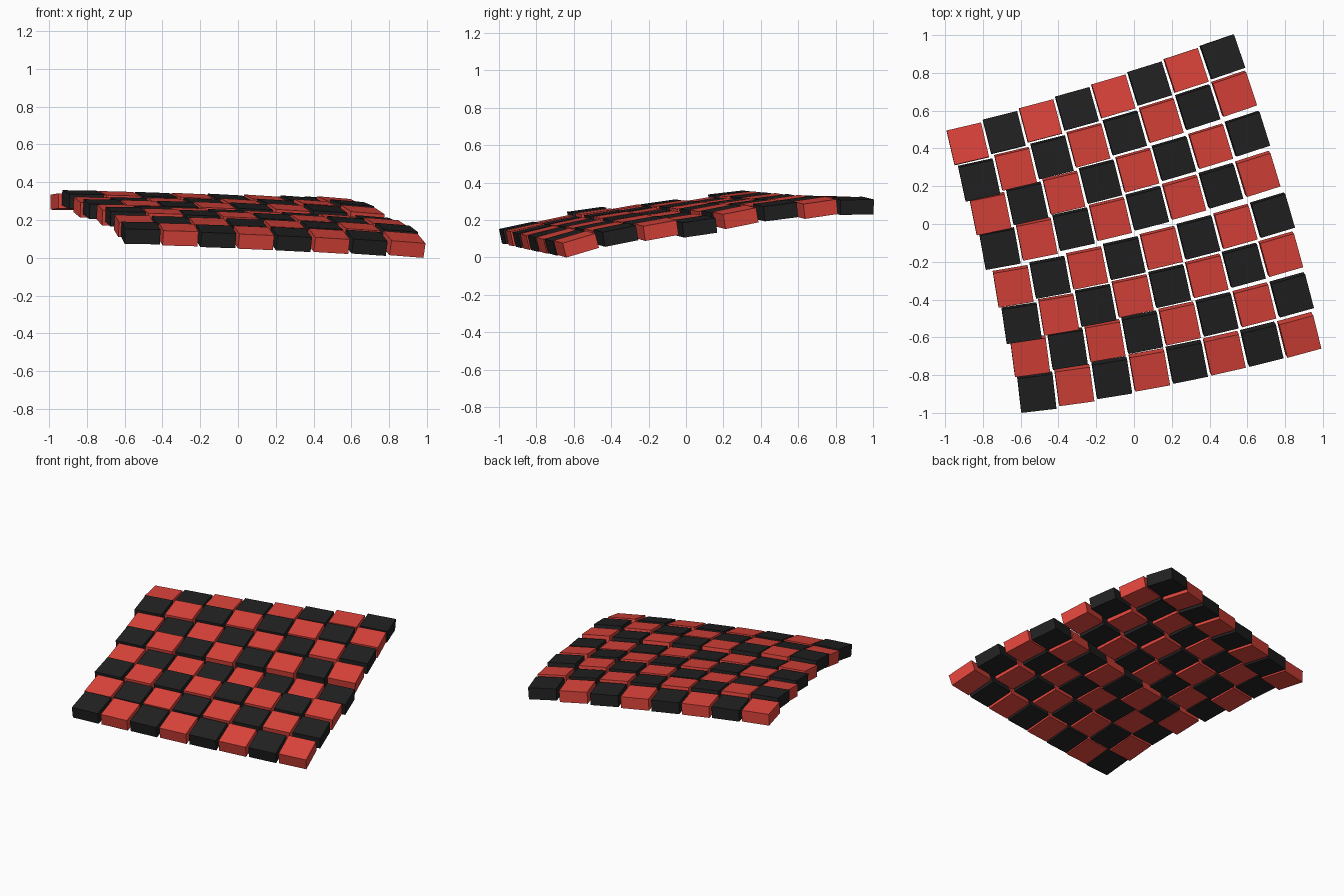
import bpy, bmesh
from math import radians
from mathutils import Matrix, Vector

if "Cube" in bpy.data.objects:
    bpy.data.objects.remove(bpy.data.objects["Cube"])

SIZE, THICK = 0.187, 0.08


def material(name, rgb):
    m = bpy.data.materials.new(name)
    m.diffuse_color = (*rgb, 1)
    m.use_nodes = True
    m.node_tree.nodes["Principled BSDF"].inputs["Base Color"].default_value = m.diffuse_color
    return m


RED = material("red", (0.75, 0.06, 0.045))
BLACK = material("black", (0.016, 0.016, 0.016))

# each row front to back: (x, y, top z, pitch) at its left end and right end
ROWS = [
    ((-.515, -.890, .170, 12), (.875, -.587, .110, 16)),
    ((-.550, -.700, .205, 12), (.835, -.375, .160, 11)),
    ((-.595, -.525, .255, 8), (.797 - .02, -.160, .190, 10)),
    ((-.640, -.330, .265, 10), (.733, .047, .205, 8)),
    ((-.710, -.130, .295, 8), (.655, .265, .255, 11)),
    ((-.760, .055, .305, 9), (.600, .478, .290, 7)),
    ((-.820, .233, .345, 6.5), (.530, .690, .305, 8)),
    ((-.880, .424, .335, -2), (.468, .885, .315, 1)),
]


def tile_matrix(row, col):
    """Placement of one tile on the gently twisted sheet."""
    t = col / 7
    a, b = ROWS[row]
    x, y, z, pitch = (p + (q - p) * t for p, q in zip(a, b))
    y -= 0.05 * t * (1 - t)
    yaw = 6.5 + 0.95 * row + (7.5 - 0.25 * row) * t
    roll = 1 + 3.5 * t
    rot = (Matrix.Rotation(radians(yaw), 4, 'Z')
           @ Matrix.Rotation(radians(pitch), 4, 'X')
           @ Matrix.Rotation(radians(roll), 4, 'Y'))
    return Matrix.Translation((x, y, z - THICK / 2)) @ rot


# lift so the lowest tile corner rests on the ground
placements = {(r, c): tile_matrix(r, c) for r in range(8) for c in range(8)}
lowest = min((m @ Vector((sx * SIZE / 2, sy * SIZE / 2, -THICK / 2))).z
             for m in placements.values() for sx in (-1, 1) for sy in (-1, 1))
lift = Matrix.Translation((0, 0, -lowest))

# shared box meshes, one per colour
meshes = {}
for mat in (BLACK, RED):
    bm = bmesh.new()
    bmesh.ops.create_cube(bm, size=1, matrix=Matrix.Diagonal((SIZE, SIZE, THICK, 1)))
    me = bpy.data.meshes.new(mat.name + "_tile")
    bm.to_mesh(me)
    bm.free()
    me.materials.append(mat)
    meshes[mat.name] = me

# checkerboard of loose tiles
for (r, c), m in placements.items():
    colour = "red" if (r + c) % 2 else "black"
    ob = bpy.data.objects.new(f"{colour}_tile_{r}_{c}", meshes[colour])
    ob.matrix_world = lift @ m
    bpy.context.collection.objects.link(ob)
